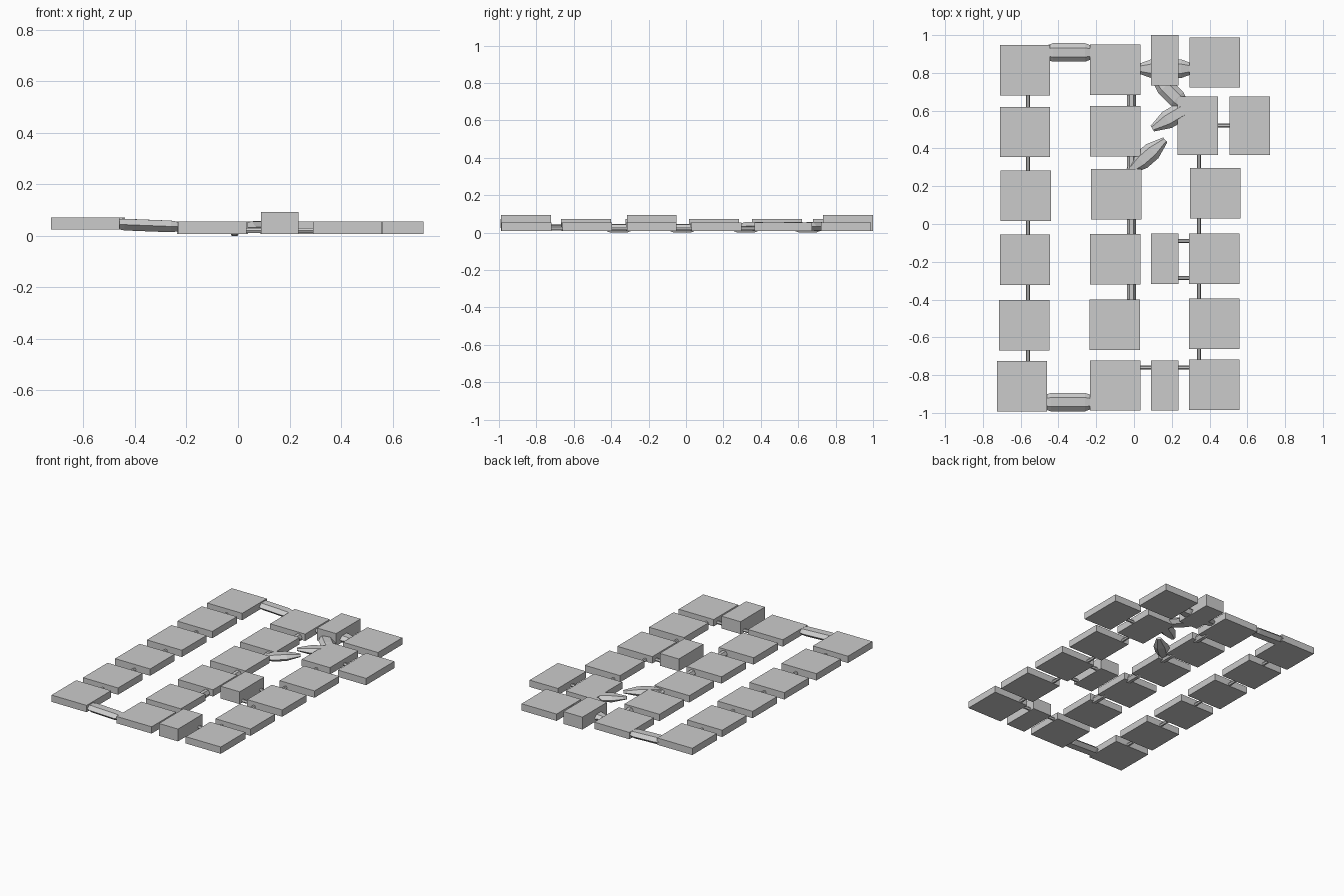
import bpy, bmesh
from math import cos, sin, pi, radians
from mathutils import Vector

if "Cube" in bpy.data.objects:
    bpy.data.objects.remove(bpy.data.objects["Cube"], do_unlink=True)

grey = bpy.data.materials.new("light grey")
grey.use_nodes = True
grey.diffuse_color = (0.6, 0.6, 0.6, 1)
grey.node_tree.nodes["Principled BSDF"].inputs["Base Color"].default_value = (0.6, 0.6, 0.6, 1)


def finish(name, bm):
    bmesh.ops.recalc_face_normals(bm, faces=bm.faces)
    mesh = bpy.data.meshes.new(name)
    bm.to_mesh(mesh)
    bm.free()
    mesh.materials.append(grey)
    bpy.context.collection.objects.link(bpy.data.objects.new(name, mesh))


def slab(name, x, y, w, d, z0, z1):
    bm = bmesh.new()
    bmesh.ops.create_cube(bm, size=1)
    for v in bm.verts:
        v.co = (x + v.co.x * w, y + v.co.y * d, (z0 + z1) / 2 + v.co.z * (z1 - z0))
    finish(name, bm)


def bar(name, a, b, width, height, taper=0.0, tip=1.0, sides=6):
    """Faceted bar from a to b, narrowing towards both ends if taper is set."""
    a, b = Vector(a), Vector(b)
    axis = (b - a).normalized()
    side = axis.cross(Vector((0, 0, 1))).normalized()
    up = side.cross(axis)
    stations = [(a, tip), (a + axis * taper, 1), (b - axis * taper, 1), (b, tip)]
    if not taper:
        stations = [(a, 1), (b, 1)]
    bm = bmesh.new()
    rings = []
    for p, s in stations:
        rings.append([bm.verts.new(p + side * cos(2 * pi * i / sides) * s * width / 2
                                   + up * sin(2 * pi * i / sides) * s * height / 2)
                      for i in range(sides)])
    for r, q in zip(rings, rings[1:]):
        for i in range(sides):
            j = (i + 1) % sides
            bm.faces.new((r[i], r[j], q[j], q[i]))
    bm.faces.new(rings[0])
    bm.faces.new(rings[-1])
    finish(name, bm)


TILE = 0.267
LOW, HIGH, TALL = (0.008, 0.055), (0.025, 0.072), (0.008, 0.093)

# Square tiles in three columns
columns = {
    "left_tile": (HIGH, [(-.577, .813), (-.577, .487), (-.573, .15),
                         (-.577, -.19), (-.58, -.535), (-.593, -.859)]),
    "middle_tile": (LOW, [(-.10, .817), (-.10, .49), (-.095, .157),
                          (-.10, -.187), (-.103, -.533), (-.10, -.855)]),
    "right_tile": (LOW, [(.428, .855), (.43, .163), (.425, -.183),
                         (.425, -.528), (.425, -.852)]),
}
for name, (z, spots) in columns.items():
    for x, y in spots:
        slab(name, x, y, TILE, TILE, *z)

# Paired narrow tiles
for x in (.337, .613):
    slab("narrow_tile", x, .52, .215, .308, *LOW)

# Tall narrow blocks
for x, y in ((.162, .867), (.162, -.183), (.162, -.855)):
    slab("tall_block", x, y, .145, TILE, *TALL)

# Thin rods joining tiles along the columns
for y in (.65, .32, -.02, -.36, -.70):
    bar("left_rod", (-.561, y - .08, .037), (-.561, y + .08, .037), .022, .022)
for y in (.327, -.015, -.355, -.69):
    bar("right_rod", (.344, y - .08, .02), (.344, y + .08, .02), .022, .022)

# Thin rods across the columns
for x, y in ((.475, .522), (.262, -.09), (.262, -.285), (.262, -.76), (.06, -.76)):
    bar("cross_rod", (x - .06, y, .02), (x + .06, y, .02), .022, .022)

# Thicker middle rods
for y in (.65, .32, -.02, -.36):
    bar("middle_rod", (-.013, y - .08, .022), (-.013, y + .08, .022), .046, .05, .035, .4)

# Faceted links with pointed ends
links = [
    ((-.52, .908, .047), (-.17, .908, .033)),
    ((-.53, -.943, .047), (-.17, -.943, .033)),
    ((.0, .822, .032), (.34, .822, .032)),
    ((-.03, .275, .032), (.165, .445, .036)),
    ((.097, .505, .036), (.335, .645, .032)),
    ((.10, .79, .032), (.29, .60, .034)),
]
for a, b in links:
    bar("faceted_link", a, b, .098, .052, .09, .35)
